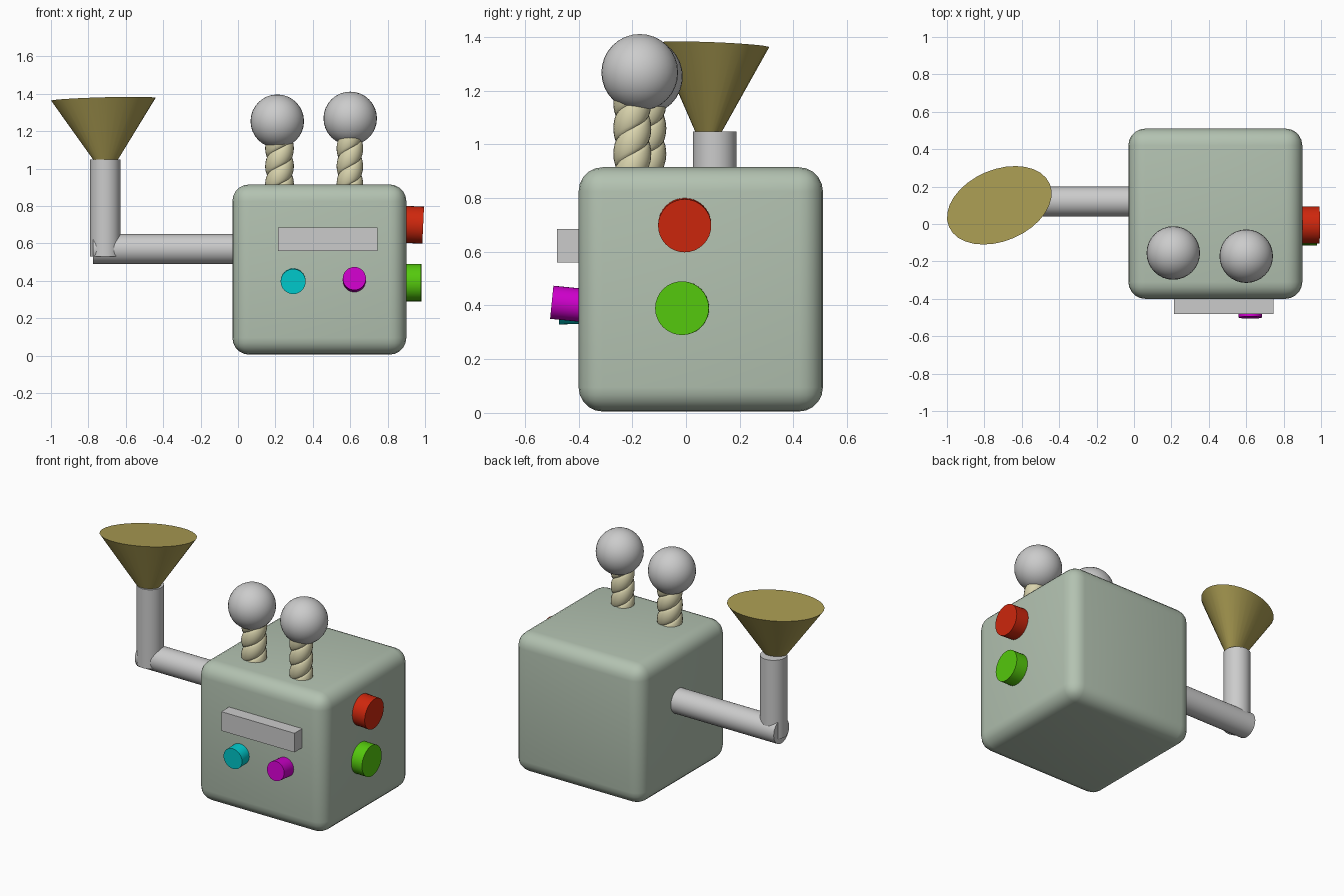
import bpy, bmesh
from math import sin, cos, pi, radians
from mathutils import Vector, Matrix

if "Cube" in bpy.data.objects:
    bpy.data.objects.remove(bpy.data.objects["Cube"])


def paint(ob, rgb):
    if rgb:
        m = bpy.data.materials.new(ob.name + "_colour")
        m.diffuse_color = (*rgb, 1)
        m.use_nodes = True
        m.node_tree.nodes["Principled BSDF"].inputs["Base Color"].default_value = m.diffuse_color
        ob.data.materials.append(m)


def finish(name, bm, rgb=None, smooth=True, angle=35):
    bmesh.ops.recalc_face_normals(bm, faces=bm.faces)
    me = bpy.data.meshes.new(name)
    bm.to_mesh(me)
    bm.free()
    ob = bpy.data.objects.new(name, me)
    bpy.context.collection.objects.link(ob)
    paint(ob, rgb)
    if smooth:
        bpy.ops.object.select_all(action='DESELECT')
        ob.select_set(True)
        bpy.context.view_layer.objects.active = ob
        bpy.ops.object.shade_smooth_by_angle(angle=radians(angle))
    return ob


def box(name, lo, hi, rgb=None, bevel=0.0):
    lo, hi = Vector(lo), Vector(hi)
    bm = bmesh.new()
    bmesh.ops.create_cube(bm, size=1, matrix=Matrix.Translation((lo + hi) / 2)
                          @ Matrix.Diagonal((*(hi - lo), 1)))
    if bevel:
        bmesh.ops.bevel(bm, geom=bm.edges[:], offset=bevel, segments=5,
                        profile=0.5, affect='EDGES')
    return finish(name, bm, rgb, smooth=bevel > 0)


def rod(name, a, b, r, rgb=None):
    a, b = Vector(a), Vector(b)
    rot = (b - a).to_track_quat('Z', 'Y').to_matrix().to_4x4()
    bm = bmesh.new()
    bmesh.ops.create_cone(bm, cap_ends=True, segments=32, radius1=r, radius2=r,
                          depth=(b - a).length,
                          matrix=Matrix.Translation((a + b) / 2) @ rot)
    return finish(name, bm, rgb)


def loft(name, rings, rgb, angle=35):
    # skin closed rings of points and cap both ends
    bm = bmesh.new()
    vs = [[bm.verts.new(p) for p in ring] for ring in rings]
    n = len(vs[0])
    for lo, hi in zip(vs, vs[1:]):
        for i in range(n):
            j = (i + 1) % n
            bm.faces.new((lo[i], lo[j], hi[j], hi[i]))
    bm.faces.new(vs[0][::-1])
    bm.faces.new(vs[-1])
    return finish(name, bm, rgb, angle=angle)


# Rounded body
box("body", (-0.03, -0.40, 0.005), (0.90, 0.51, 0.915), (0.45, 0.54, 0.44), 0.09)

# Front slot and knobs
box("front_bar", (0.215, -0.48, 0.56), (0.745, -0.37, 0.685))
rod("cyan_knob", (0.295, -0.36, 0.40), (0.295, -0.475, 0.396), 0.067, (0, 0.6, 0.62))
rod("magenta_knob", (0.622, -0.36, 0.398), (0.622, -0.50, 0.412), 0.062, (0.62, 0, 0.6))

# Side buttons
rod("red_button", (0.86, -0.005, 0.703), (0.99, -0.005, 0.697), 0.099, (0.62, 0.02, 0.004))
rod("green_button", (0.86, -0.013, 0.39), (0.98, -0.015, 0.39), 0.1, (0.09, 0.58, 0.004))

# Elbow pipe
rod("horizontal_pipe", (-0.775, 0.12, 0.57), (0.03, 0.12, 0.57), 0.08)
rod("vertical_pipe", (-0.71, 0.107, 0.53), (-0.71, 0.107, 1.048), 0.081)

# Oval funnel, wide axis turned 23 degrees, rim slightly tilted
turn = radians(23)


def oval(centre, scale):
    pts = []
    for i in range(32):
        t = 2 * pi * i / 32
        u, v = 0.293 * scale * cos(t), 0.191 * scale * sin(t)
        x, y = u * cos(turn) - v * sin(turn), u * sin(turn) + v * cos(turn)
        pts.append((centre[0] + x, centre[1] + y, centre[2] + 0.04 * x - 0.055 * y))
    return pts


loft("funnel", [oval((-0.707, 0.083, 1.045), 0.23), oval((-0.72, 0.10, 1.37), 1)],
     (0.40, 0.33, 0.085))


# Twisted antennas with ball tips
def twisted(x, y, r):
    rings = []
    for k in range(49):
        z = 0.87 + 0.32 * k / 48
        tw = 2 * pi * (z - 0.87) / 0.19
        ring = []
        for i in range(32):
            a = 2 * pi * i / 32
            rad = r * (0.83 + 0.17 * abs(sin(a)) ** 0.6)
            ring.append((x + rad * cos(a + tw), y + rad * sin(a + tw), z))
        rings.append(ring)
    return rings


for side, stem, ball in (("left", (0.222, -0.15, 0.077), (0.21, -0.155, 1.253)),
                         ("right", (0.598, -0.20, 0.071), (0.60, -0.172, 1.268))):
    loft(side + "_antenna_stem", twisted(*stem), (0.70, 0.66, 0.42), 30)
    bm = bmesh.new()
    bmesh.ops.create_uvsphere(bm, u_segments=32, v_segments=16, radius=0.143,
                              matrix=Matrix.Translation(ball))
    finish(side + "_antenna_ball", bm)
